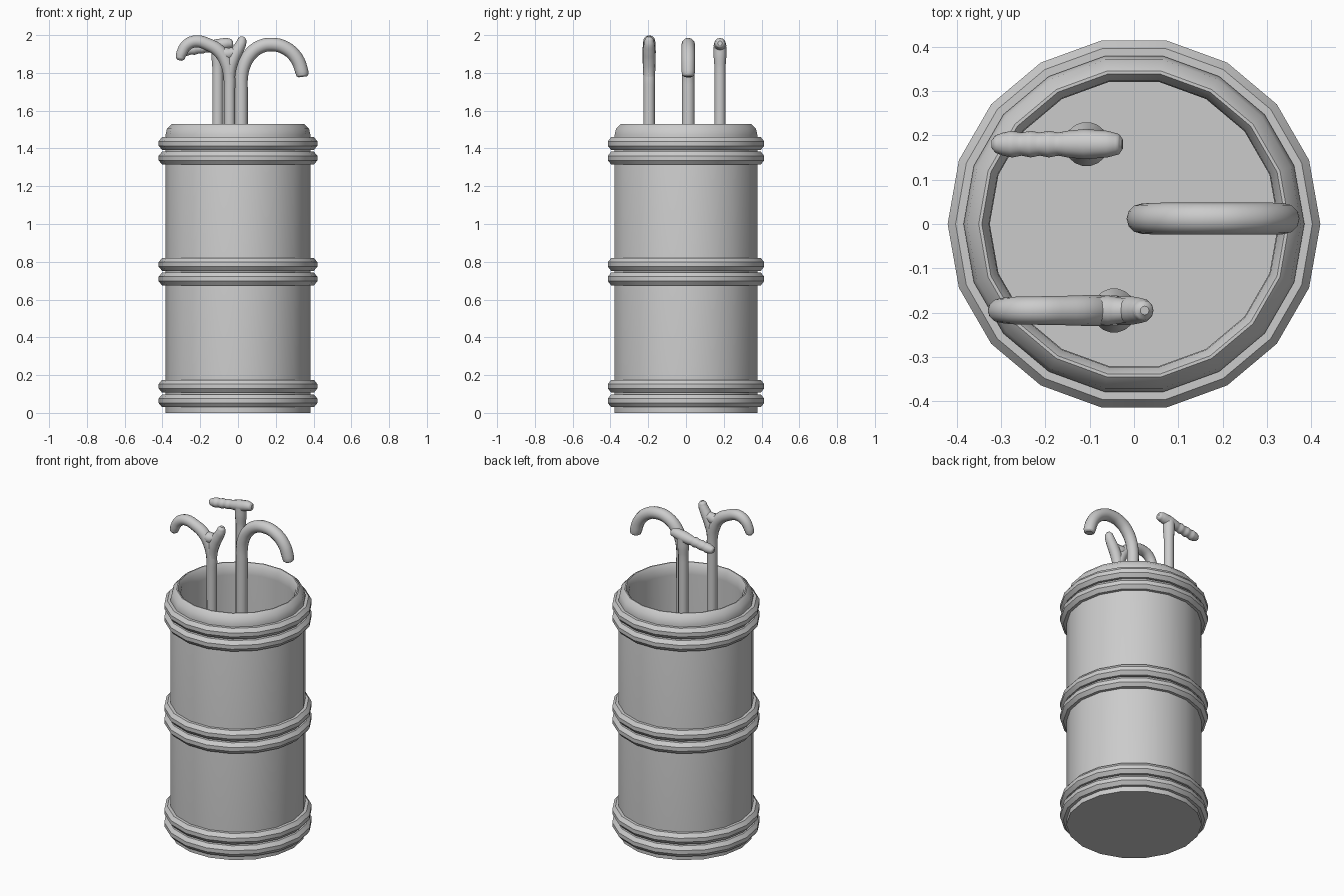
import bpy, bmesh, math

if "Cube" in bpy.data.objects:
    bpy.data.objects.remove(bpy.data.objects["Cube"])

SIDES = 18


def lathe(name, profile, closed=False, angle=40):
    """Spin an (r, z) profile around z; radius-zero points become poles."""
    bm = bmesh.new()
    rings = []
    for r, z in profile:
        if r == 0:
            rings.append([bm.verts.new((0, 0, z))] * SIDES)
        else:
            rings.append([bm.verts.new((r * math.cos(math.tau * i / SIDES),
                                        r * math.sin(math.tau * i / SIDES), z))
                          for i in range(SIDES)])
    pairs = list(zip(rings, rings[1:]))
    if closed:
        pairs.append((rings[-1], rings[0]))
    for a, b in pairs:
        for i in range(SIDES):
            j = (i + 1) % SIDES
            bm.faces.new(list(dict.fromkeys((a[i], a[j], b[j], b[i]))))
    bmesh.ops.recalc_face_normals(bm, faces=bm.faces)
    me = bpy.data.meshes.new(name)
    bm.to_mesh(me)
    bm.free()
    ob = bpy.data.objects.new(name, me)
    bpy.context.collection.objects.link(ob)
    smooth(ob, angle)
    return ob


def smooth(ob, angle):
    bpy.ops.object.select_all(action='DESELECT')
    ob.select_set(True)
    bpy.context.view_layer.objects.active = ob
    bpy.ops.object.shade_smooth_by_angle(angle=math.radians(angle))


def tubes(name, y, paths):
    """Round tubes along (x, z, radius) paths in the plane at y."""
    cu = bpy.data.curves.new(name, 'CURVE')
    cu.dimensions = '3D'
    cu.bevel_depth = 1
    cu.bevel_resolution = 4
    cu.resolution_u = 4
    cu.use_fill_caps = True
    for path in paths:
        sp = cu.splines.new('BEZIER')
        sp.bezier_points.add(len(path) - 1)
        for p, (x, z, r) in zip(sp.bezier_points, path):
            p.co = (x, y, z)
            p.radius = r
            p.handle_left_type = p.handle_right_type = 'AUTO'
    ob = bpy.data.objects.new(name, cu)
    bpy.context.collection.objects.link(ob)
    bpy.ops.object.select_all(action='DESELECT')
    ob.select_set(True)
    bpy.context.view_layer.objects.active = ob
    bpy.ops.object.convert(target='MESH')
    smooth(bpy.context.object, 50)


# Hollow drum with a rounded lip
FLOOR = 0.05
lathe("drum_body", [(0, 0), (0.384, 0), (0.384, 1.47), (0.376, 1.505), (0.35, 1.53),
                    (0.343, 1.53), (0.327, 1.505), (0.325, 1.46), (0.325, FLOOR), (0, FLOOR)])

# Paired hoops around the drum
for n, z in enumerate((0.064, 0.141, 0.709, 0.786, 1.349, 1.426)):
    lathe(f"hoop_{n + 1}", [(0.37, z - 0.034), (0.402, z - 0.034), (0.42, z - 0.012),
                            (0.42, z + 0.012), (0.402, z + 0.034), (0.37, z + 0.034)],
          closed=True, angle=30)

# Crook-handled cane
tubes("crook_cane", 0.012, [[
    (0.018, FLOOR, 0.034), (0.018, 1.7, 0.034), (0.019, 1.78, 0.034), (0.032, 1.84, 0.035),
    (0.064, 1.897, 0.036), (0.115, 1.937, 0.036), (0.18, 1.95, 0.036), (0.25, 1.932, 0.036),
    (0.308, 1.88, 0.036), (0.338, 1.805, 0.035), (0.341, 1.787, 0.032), (0.342, 1.779, 0.022)]])

# Curved derby cane: hooked handle plus a short rear knob
tubes("derby_cane", -0.195, [
    [(-0.045, FLOOR, 0.03), (-0.045, 1.7, 0.03), (-0.046, 1.78, 0.031), (-0.06, 1.85, 0.034),
     (-0.1, 1.915, 0.035), (-0.16, 1.951, 0.033), (-0.22, 1.967, 0.032), (-0.27, 1.948, 0.031),
     (-0.3, 1.9, 0.028), (-0.306, 1.877, 0.024), (-0.308, 1.866, 0.012)],
    [(-0.045, 1.72, 0.029), (-0.043, 1.8, 0.03), (-0.03, 1.86, 0.033), (-0.005, 1.915, 0.032),
     (0.016, 1.955, 0.028), (0.022, 1.98, 0.022), (0.024, 1.992, 0.01)],
    [(-0.12, 1.918, 0.026), (-0.06, 1.9, 0.034), (-0.012, 1.912, 0.026)]])

# Grip cane: sloping handle with finger ripples and a flared neck
grip = [(-0.026, 1.957, 0.012), (-0.034, 1.956, 0.023), (-0.06, 1.955, 0.03), (-0.11, 1.945, 0.034)]
for i in range(8):
    t = i / 7
    grip.append((-0.15 - 0.145 * t, 1.938 - 0.022 * t, (0.03, 0.026)[i % 2]))
grip += [(-0.312, 1.914, 0.02), (-0.32, 1.913, 0.01)]
tubes("grip_cane", 0.18, [
    [(-0.107, FLOOR, 0.029), (-0.107, 1.7, 0.029), (-0.107, 1.83, 0.029),
     (-0.107, 1.89, 0.034), (-0.107, 1.94, 0.034)], grip])

# Rubber feet of the two straight canes
for name, x, y in (("derby_foot", -0.045, -0.195), ("grip_foot", -0.107, 0.18)):
    foot = lathe(name, [(0, FLOOR), (0.05, FLOOR), (0.05, FLOOR + 0.025),
                        (0.036, FLOOR + 0.05), (0.034, FLOOR + 0.12), (0, FLOOR + 0.12)])
    foot.location = (x, y, 0)
